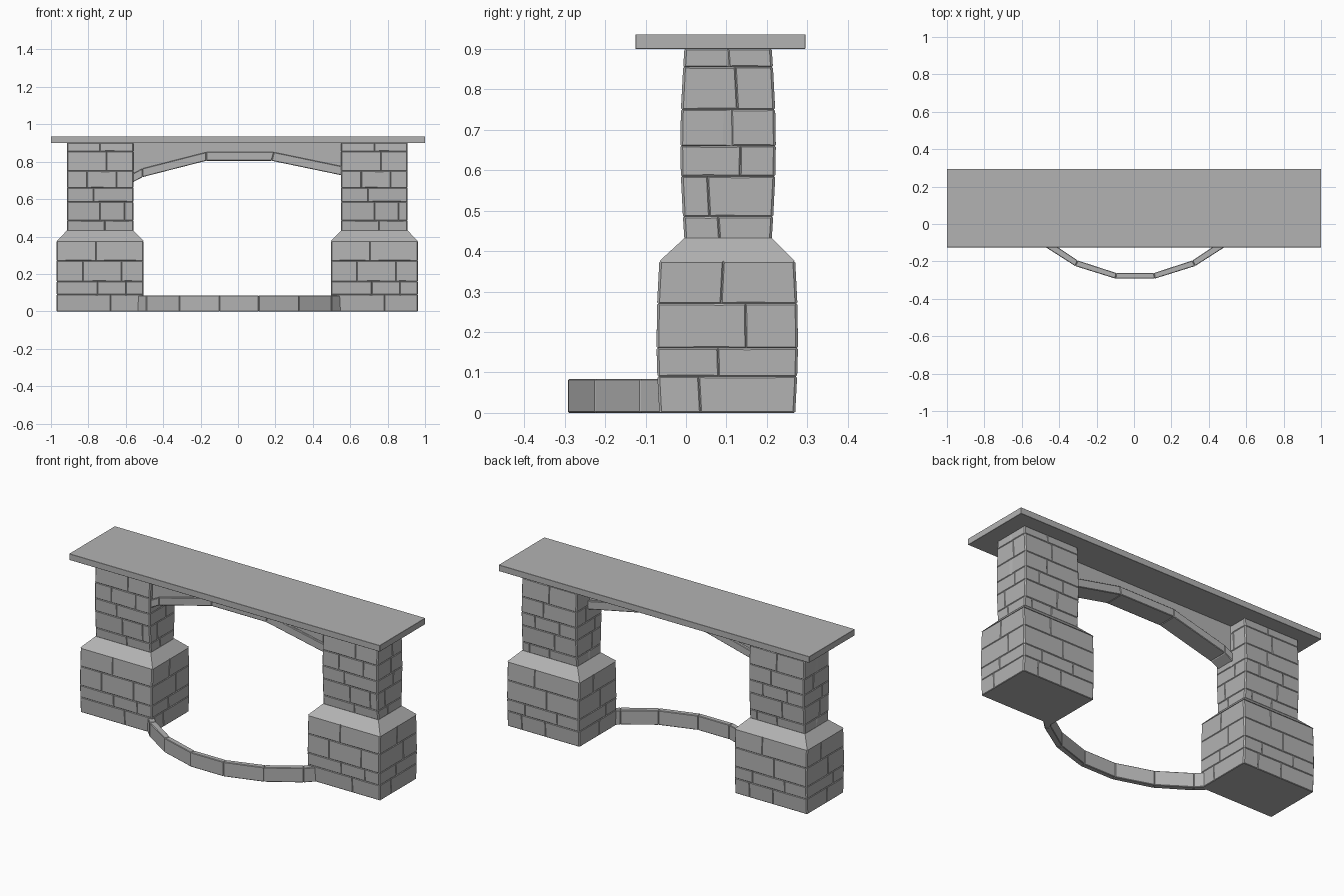
import bpy, bmesh, math
from mathutils import Vector

cube = bpy.data.objects.get("Cube")
if cube:
    bpy.data.objects.remove(cube, do_unlink=True)

STONE = (0.45, 0.45, 0.45, 1)
stone = bpy.data.materials.new("grey stone")
stone.use_nodes = True
stone.diffuse_color = STONE
stone.node_tree.nodes["Principled BSDF"].inputs["Base Color"].default_value = STONE


def finish(name, bm, bevel=0):
    bmesh.ops.recalc_face_normals(bm, faces=bm.faces[:])
    mesh = bpy.data.meshes.new(name)
    bm.to_mesh(mesh)
    bm.free()
    mesh.materials.append(stone)
    obj = bpy.data.objects.new(name, mesh)
    bpy.context.collection.objects.link(obj)
    if bevel:
        mod = obj.modifiers.new("worn edges", "BEVEL")
        mod.width = bevel
        mod.segments = 1
    return obj


def loft(bm, bottom, top):
    """Closed solid between two matching rings of points."""
    a = [bm.verts.new(p) for p in bottom]
    b = [bm.verts.new(p) for p in top]
    bm.faces.new(a[::-1])
    bm.faces.new(b)
    n = len(a)
    for i in range(n):
        j = (i + 1) % n
        bm.faces.new((a[i], a[j], b[j], b[i]))


def rect(cx, cy, w, d, z):
    return [(cx + sx * w / 2, cy + sy * d / 2, z)
            for sx, sy in ((-1, -1), (1, -1), (1, 1), (-1, 1))]


def masonry(name, cx, cy, w, d, levels, joints, bulge):
    """Box cut into brick courses; each brick face is raised from its joints."""
    bm = bmesh.new()
    z0, z1 = levels[0], levels[-1]
    loft(bm, rect(0, 0, w, d, z0), rect(0, 0, w, d, z1))
    bmesh.ops.recalc_face_normals(bm, faces=bm.faces[:])
    for z in levels[1:-1]:
        bmesh.ops.bisect_plane(bm, geom=bm.verts[:] + bm.edges[:] + bm.faces[:],
                               plane_co=(0, 0, z), plane_no=(0, 0, 1))
    # staggered upright joints on each side of each course
    for k, (low, high) in enumerate(zip(levels, levels[1:])):
        for axis, size in ((0, w), (1, d)):
            for side in (-1, 1):
                fractions = joints[(k + (side > 0) + axis) % len(joints)]
                if axis:
                    fractions = fractions[:1]
                for f in fractions:
                    along = Vector((1 - axis, axis, 0))
                    faces = [q for q in bm.faces
                             if low < q.calc_center_median().z < high
                             and q.normal[1 - axis] * side > 0.9]
                    edges = {e for q in faces for e in q.edges}
                    verts = {v for q in faces for v in q.verts}
                    bmesh.ops.bisect_plane(bm, geom=list(verts) + list(edges) + faces,
                                           plane_co=along * size * (f - 0.5),
                                           plane_no=along)
    bricks = [q for q in bm.faces if abs(q.normal.z) < 0.5]
    bmesh.ops.inset_individual(bm, faces=bricks, thickness=0.004, depth=0.003)
    # gentle swelling of the front and back, then placement
    for v in bm.verts:
        t = (v.co.z - z0) / (z1 - z0)
        v.co.y += math.copysign(bulge * math.sin(math.pi * t), v.co.y)
        v.co += Vector((cx, cy, 0))
    return finish(name, bm)


# Pillars: wide base, sloped ledge, narrower shaft
base_levels = [0, 0.09, 0.16, 0.27, 0.375]
shaft_levels = [0.43, 0.485, 0.585, 0.66, 0.75, 0.855, 0.9]
base_joints = [[0.62], [0.47, 0.8], [0.3, 0.75], [0.45]]
shaft_joints = [[0.57], [0.5, 0.87], [0.4], [0.3, 0.75], [0.6], [0.5]]
for side, x in (("right", -0.737), ("left", 0.729)):
    masonry(side + "_pillar_base", x, 0.102, 0.46, 0.33,
            base_levels, base_joints, 0.007)
    masonry(side + "_pillar_shaft", x, 0.104, 0.35, 0.21,
            shaft_levels, shaft_joints, 0.01)
    bm = bmesh.new()
    loft(bm, rect(x, 0.102, 0.466, 0.336, 0.375), rect(x, 0.104, 0.356, 0.216, 0.432))
    finish(side + "_pillar_ledge", bm)

# Mantel shelf
bm = bmesh.new()
loft(bm, rect(0, 0.085, 2, 0.42, 0.9), rect(0, 0.085, 2, 0.42, 0.936))
finish("mantel_shelf", bm, 0.001)

# Arch: trim stones below a filling panel
arch = [(-0.6, 0.67), (-0.51, 0.718), (-0.17, 0.805), (0.18, 0.805), (0.58, 0.722)]
rise = 0.046
trim, panel = bmesh.new(), bmesh.new()
for (xa, za), (xb, zb) in zip(arch, arch[1:]):
    stone_outline = [(xa, za), (xb, zb), (xb + 0.012 * (xb > 0), zb + rise),
                     (xa + 0.012 * (xa > 0), za + rise)]
    loft(trim, [(x, 0.0, z) for x, z in stone_outline],
         [(x, 0.115, z) for x, z in stone_outline])
outline = [(x, z + rise / 2) for x, z in arch] + [(0.58, 0.902), (-0.6, 0.902)]
loft(panel, [(x, 0.012, z) for x, z in outline], [(x, 0.1, z) for x, z in outline])
finish("arch_trim", trim, 0.003)
finish("arch_panel", panel)

# Curved hearth kerb made of separate stones
half = [(0.105, -0.292), (0.32, -0.225), (0.495, -0.113), (0.55, -0.058)]
outer = [(-x, y) for x, y in half[::-1]] + half
inner = [(x * 0.96, y + 0.03) for x, y in outer]
kerb = bmesh.new()
for i in range(len(outer) - 1):
    quad = [outer[i], outer[i + 1], inner[i + 1], inner[i]]
    loft(kerb, [(x + 0.006, y, 0) for x, y in quad],
         [(x + 0.006, y, 0.084) for x, y in quad])
finish("hearth_kerb", kerb, 0.003)
